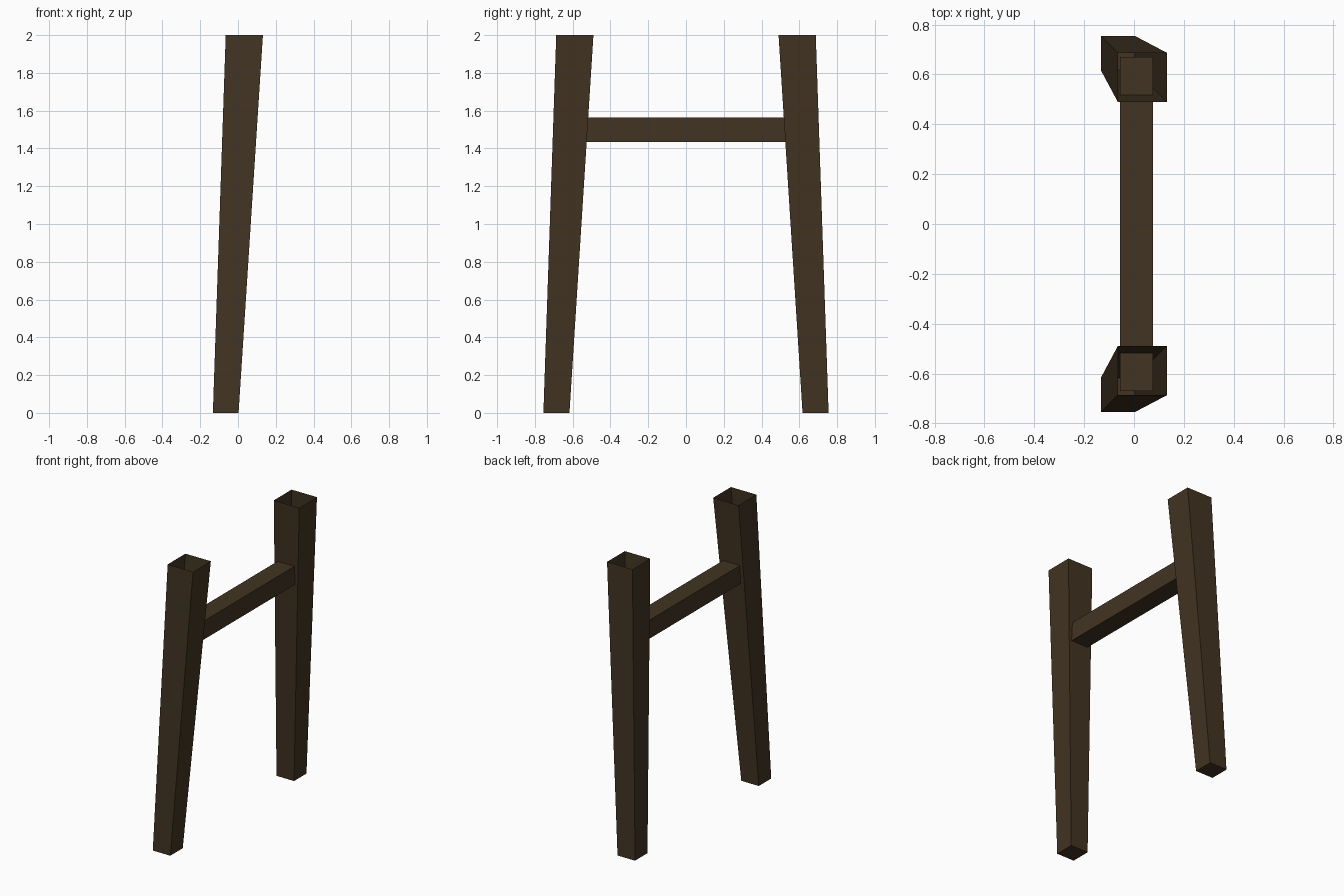
import bpy, bmesh

if "Cube" in bpy.data.objects:
    bpy.data.objects.remove(bpy.data.objects["Cube"])

wood = bpy.data.materials.new("dark wood")
wood.diffuse_color = (0.054, 0.034, 0.016, 1)
wood.use_nodes = True
wood.node_tree.nodes["Principled BSDF"].inputs["Base Color"].default_value = wood.diffuse_color


def make_object(name, bm):
    bmesh.ops.recalc_face_normals(bm, faces=bm.faces)
    mesh = bpy.data.meshes.new(name)
    bm.to_mesh(mesh)
    bm.free()
    mesh.materials.append(wood)
    obj = bpy.data.objects.new(name, mesh)
    bpy.context.collection.objects.link(obj)
    return obj


def ring(bm, x0, x1, y0, y1, z):
    return [bm.verts.new((x, y, z)) for x, y in
            ((x0, y0), (x1, y0), (x1, y1), (x0, y1))]


# Tapered, leaning leg: closed foot, open top
def leg(name, side):
    bm = bmesh.new()
    foot = ring(bm, -0.133, 0.003, side * 0.617, side * 0.755, 0)
    top = ring(bm, -0.065, 0.132, side * 0.49, side * 0.687, 2)
    bm.faces.new(foot)
    for i in range(4):
        j = (i + 1) % 4
        bm.faces.new((foot[i], foot[j], top[j], top[i]))
    bmesh.ops.recalc_face_normals(bm, faces=bm.faces)
    # make sure the open shell faces outward
    bm.faces.ensure_lookup_table()
    obj = make_object(name, bm)
    if obj.data.polygons[0].normal.z > 0:
        obj.data.flip_normals()


leg("left_leg", -1)
leg("right_leg", 1)

# Crossbar running into both hollow legs
bm = bmesh.new()
bmesh.ops.create_cube(bm, size=1)
for v in bm.verts:
    v.co = (0.01 + v.co.x * 0.132, v.co.y * 1.34, 1.499 + v.co.z * 0.13)
make_object("crossbar", bm)
